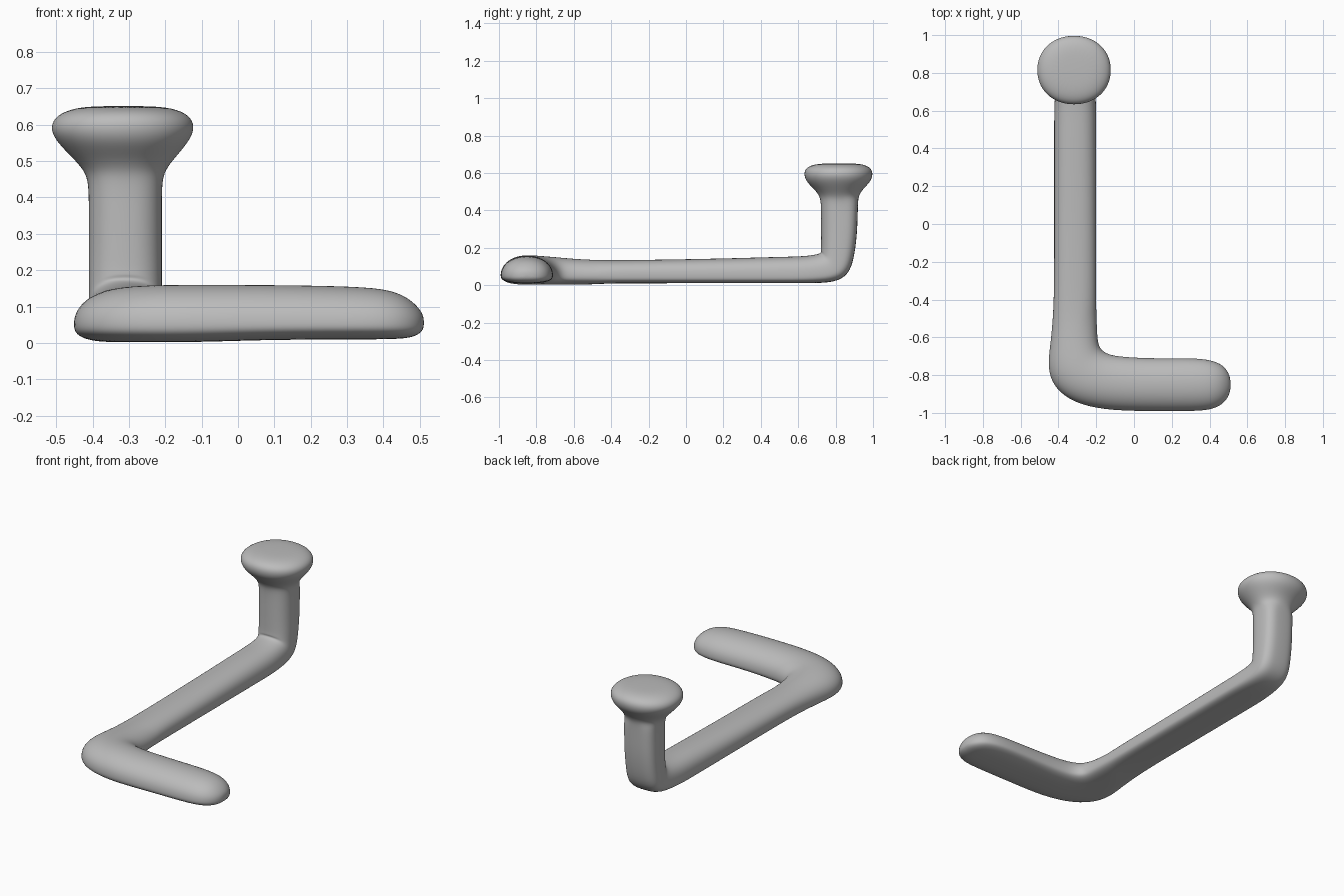
import bpy, bmesh, math
from mathutils import Vector

if "Cube" in bpy.data.objects:
    bpy.data.objects.remove(bpy.data.objects["Cube"])

SIDES = 28

grey = bpy.data.materials.new("plain_grey")
grey.diffuse_color = (0.5, 0.5, 0.5, 1)
grey.use_nodes = True
grey.node_tree.nodes["Principled BSDF"].inputs["Base Color"].default_value = grey.diffuse_color


def ring(bm, left, right, tilt, up, down, round_up=2.2, round_down=3.0):
    """Closed section: widest from left to right, domed above, flatter below."""
    left, right = Vector(left), Vector(right)
    mid, half = (left + right) / 2, (right - left) / 2
    a = math.radians(tilt)
    v = Vector((0, -math.sin(a), math.cos(a)))
    verts = []
    for i in range(SIDES):
        t = math.tau * i / SIDES
        c, s = math.cos(t), math.sin(t)
        e = 2 / (round_up if s > 0 else round_down)
        x = math.copysign(abs(c) ** e, c)
        y = math.copysign(abs(s) ** e, s) * (up if s > 0 else down)
        verts.append(bm.verts.new(mid + half * x + v * y))
    return verts


bm = bmesh.new()
rings = []

# Short front arm, rounded at its free end: x, y front, y back, height, depth
for x, y0, y1, up, down in [
        (.512, -.875, -.825, .02, .012), (.498, -.92, -.78, .045, .03),
        (.465, -.957, -.743, .075, .04), (.415, -.982, -.722, .095, .042),
        (.33, -.992, -.708, .104, .043), (.1, -.992, -.712, .108, .043)]:
    rings.append(ring(bm, (x, y0, .052), (x, y1, .052), 0, up, down, 2.1, 2.6))

# Elbow turning from the arm into the long shaft: outer xy, inner xy, height
for ox, oy, ix, iy, up in [
        (-.12, -.988, -.07, -.703, .108), (-.27, -.962, -.14, -.69, .108),
        (-.375, -.912, -.182, -.66, .105), (-.44, -.835, -.193, -.61, .1),
        (-.458, -.74, -.196, -.54, .092), (-.44, -.62, -.199, -.46, .085)]:
    rings.append(ring(bm, (ox, oy, .052), (ix, iy, .052), 0, up, .05, 2.1, 2.8))

# Long shaft, slightly thicker towards the back
for y, up in [(-.42, .076), (-.1, .08), (.25, .087), (.5, .095), (.64, .097)]:
    rings.append(ring(bm, (-.423, y, .057), (-.2, y, .057), 0, up, .047, 2.4, 3.6))

# Bend upwards and the upright post: y, z, tilt, front and back thickness
for y, z, tilt, up, down in [
        (.773, .074, 25, .105, .068), (.809, .111, 50, .118, .08),
        (.812, .165, 72, .095, .09), (.822, .26, 90, .1, .092),
        (.822, .36, 90, .1, .096), (.822, .44, 90, .101, .098)]:
    rings.append(ring(bm, (-.411, y, z), (-.209, y, z), tilt, up, down, 2.4, 3.2))

# Flared knob: z, x left, x right, y front, y back
for z, x0, x1, y0, y1 in [
        (.475, -.424, -.2, .714, .923), (.51, -.457, -.172, .688, .943),
        (.55, -.497, -.137, .645, .985), (.585, -.518, -.118, .63, 1.0),
        (.62, -.508, -.125, .634, .996), (.643, -.465, -.165, .668, .962),
        (.652, -.40, -.23, .74, .9)]:
    y = (y0 + y1) / 2
    rings.append(ring(bm, (x0, y, z), (x1, y, z), 90, y - y0, y1 - y, 2.1, 2.1))

# Skin the sections and close both ends
for a, b in zip(rings, rings[1:]):
    for i in range(SIDES):
        j = (i + 1) % SIDES
        bm.faces.new((a[i], a[j], b[j], b[i]))
bm.faces.new(rings[0])
bm.faces.new(rings[-1])
bmesh.ops.recalc_face_normals(bm, faces=bm.faces)

mesh = bpy.data.meshes.new("bent_lever")
bm.to_mesh(mesh)
bm.free()
mesh.materials.append(grey)
lever = bpy.data.objects.new("bent_lever", mesh)
bpy.context.collection.objects.link(lever)
mesh.shade_smooth()
lever.modifiers.new("soften", 'SUBSURF').levels = 2
lever.modifiers["soften"].render_levels = 2
